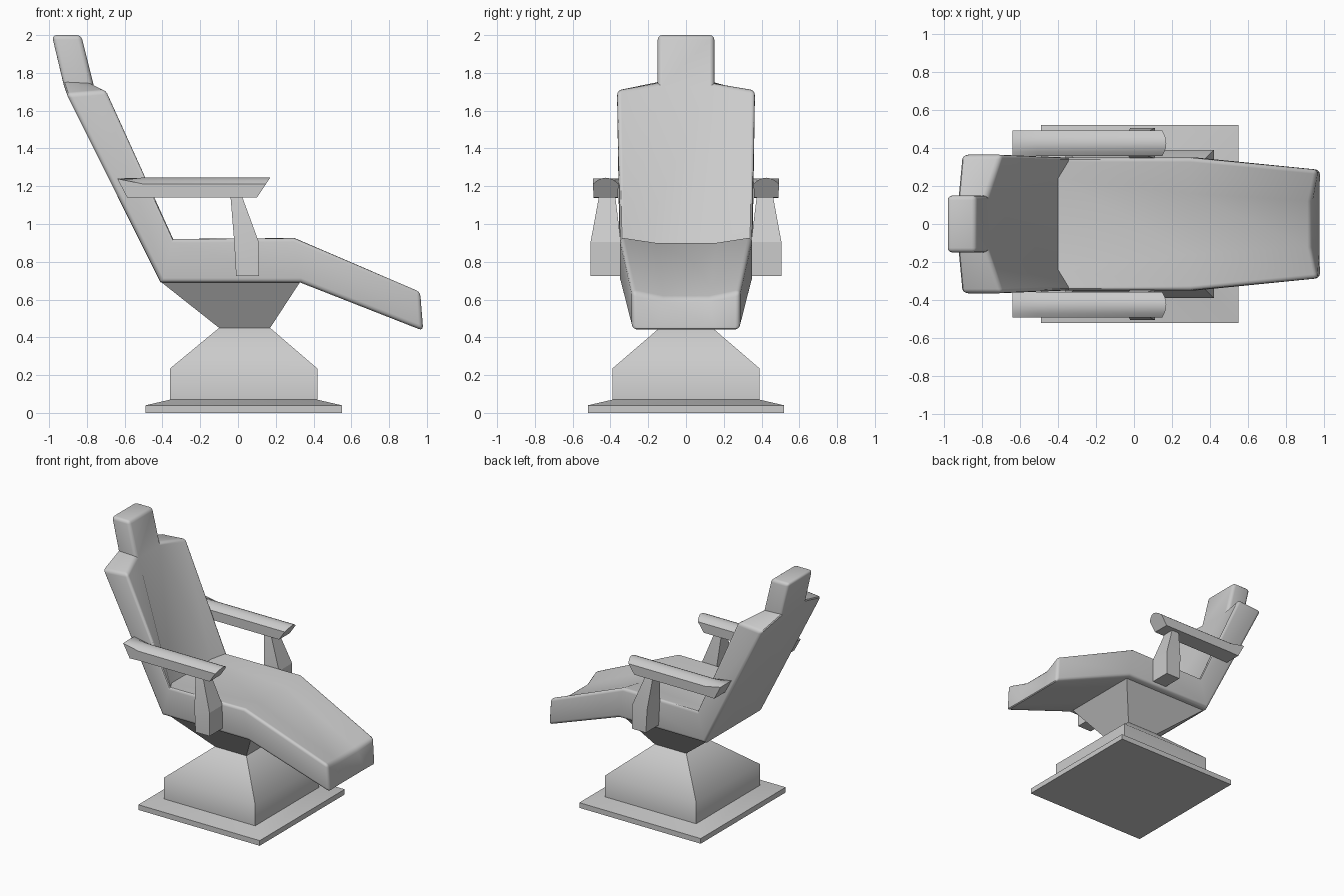
import bpy, bmesh, math

if "Cube" in bpy.data.objects:
    bpy.data.objects.remove(bpy.data.objects["Cube"])


def finish(name, bm, angle):
    bmesh.ops.recalc_face_normals(bm, faces=bm.faces)
    mesh = bpy.data.meshes.new(name)
    bm.to_mesh(mesh)
    bm.free()
    ob = bpy.data.objects.new(name, mesh)
    bpy.context.collection.objects.link(ob)
    bpy.ops.object.select_all(action='DESELECT')
    ob.select_set(True)
    bpy.context.view_layer.objects.active = ob
    bpy.ops.object.shade_smooth_by_angle(angle=math.radians(angle))
    return ob


def bridge(bm, rings):
    vs = [[bm.verts.new(p) for p in r] for r in rings]
    n = len(vs[0])
    for a, b in zip(vs, vs[1:]):
        for i in range(n):
            j = (i + 1) % n
            bm.faces.new((a[i], a[j], b[j], b[i]))
    return vs


def loft(name, rings, angle=30):
    bm = bmesh.new()
    vs = bridge(bm, rings)
    bm.faces.new(vs[0])
    bm.faces.new(vs[-1])
    return finish(name, bm, angle)


def rect(x0, x1, y0, y1, z):
    return [(x0, y0, z), (x1, y0, z), (x1, y1, z), (x0, y1, z)]


# Pedestal: floor plate, block, waist and flare under the seat
loft("pedestal", [rect(a, b, -y, y, z) for a, b, y, z in (
    (-.49, .55, .52, 0), (-.49, .55, .52, .04), (-.36, .42, .39, .07),
    (-.36, .42, .39, .235), (-.10, .17, .14, .45), (-.41, .33, .31, .695))], 52)

# Cushion: stations from foot to shoulders
# (top edge xz, top centre xz, bottom edge xz, bottom centre xz, half width, inner half width)
stations = [
    ((.97, .645), (.935, .61), (.98, .435), (.98, .435), .285, .12),
    ((.30, .93), (.29, .90), (.33, .69), (.33, .69), .35, .16),
    ((-.335, .925), (-.40, .90), (-.41, .69), (-.41, .69), .35, .24),
    ((-.695, 1.71), (-.77, 1.745), (-.91, 1.69), (-.93, 1.75), .365, .15),
]
rings = []
for te, tc, be, bc, w, iw in stations:
    rings.append([(te[0], -w, te[1]), (tc[0], -iw, tc[1]), (tc[0], iw, tc[1]), (te[0], w, te[1]),
                  (be[0], w, be[1]), (bc[0], .15, bc[1]), (bc[0], -.15, bc[1]), (be[0], -w, be[1])])
bm = bmesh.new()
vs = bridge(bm, rings)
for r in (vs[0], vs[-1]):
    bm.faces.new((r[0], r[1], r[6], r[7]))
    bm.faces.new((r[2], r[3], r[4], r[5]))
f = vs[0]
bm.faces.new((f[1], f[2], f[5], f[6]))
# Headrest grows from the middle of the shoulders
neck = [vs[-1][i] for i in (1, 2, 5, 6)]
top = [bm.verts.new(p) for p in ((-.83, -.15, 2), (-.83, .15, 2), (-.985, .15, 2), (-.985, -.15, 2))]
for i in range(4):
    j = (i + 1) % 4
    bm.faces.new((neck[i], neck[j], top[j], top[i]))
bm.faces.new(top)
bmesh.ops.recalc_face_normals(bm, faces=bm.faces)
# Round only the outer rim edges
rim = [e for e in bm.edges if e.calc_face_angle_signed() > .85
       and not all(abs(v.co.x + .41) < .005 for v in e.verts)]
bmesh.ops.bevel(bm, geom=rim, offset=.024, segments=3, profile=.5, affect='EDGES', clamp_overlap=True)
finish("seat_cushion", bm, 35)


# Armrests: arched pad plus tapered support on each side
def pad_ring(s, xt, xb, z_side, z_mid, zb):
    ring = [(xb, s * .36, zb)]
    for i in range(7):
        t = i / 6 * 2 - 1
        h = 1 - t * t
        z = z_side + (z_mid - z_side) * h
        x = xb + (xt - xb) * (z - zb) / (z_mid - zb)
        ring.append((x, s * (.425 + .067 * t), z))
    ring.append((xb, s * .49, zb))
    return ring


for s, side in ((-1, "right"), (1, "left")):
    loft(side + "_arm_pad", [
        pad_ring(s, -.64, -.585, 1.24, 1.241, 1.137),
        pad_ring(s, -.51, -.50, 1.213, 1.245, 1.14),
        pad_ring(s, .17, .10, 1.213, 1.245, 1.14)])
    loft(side + "_arm_support", [rect(a, b, s * y0, s * y1, z) for a, b, y0, y1, z in (
        (-.01, .11, .34, .505, .725), (-.02, .11, .345, .505, .905),
        (-.04, .02, .375, .46, 1.15))], 20)
